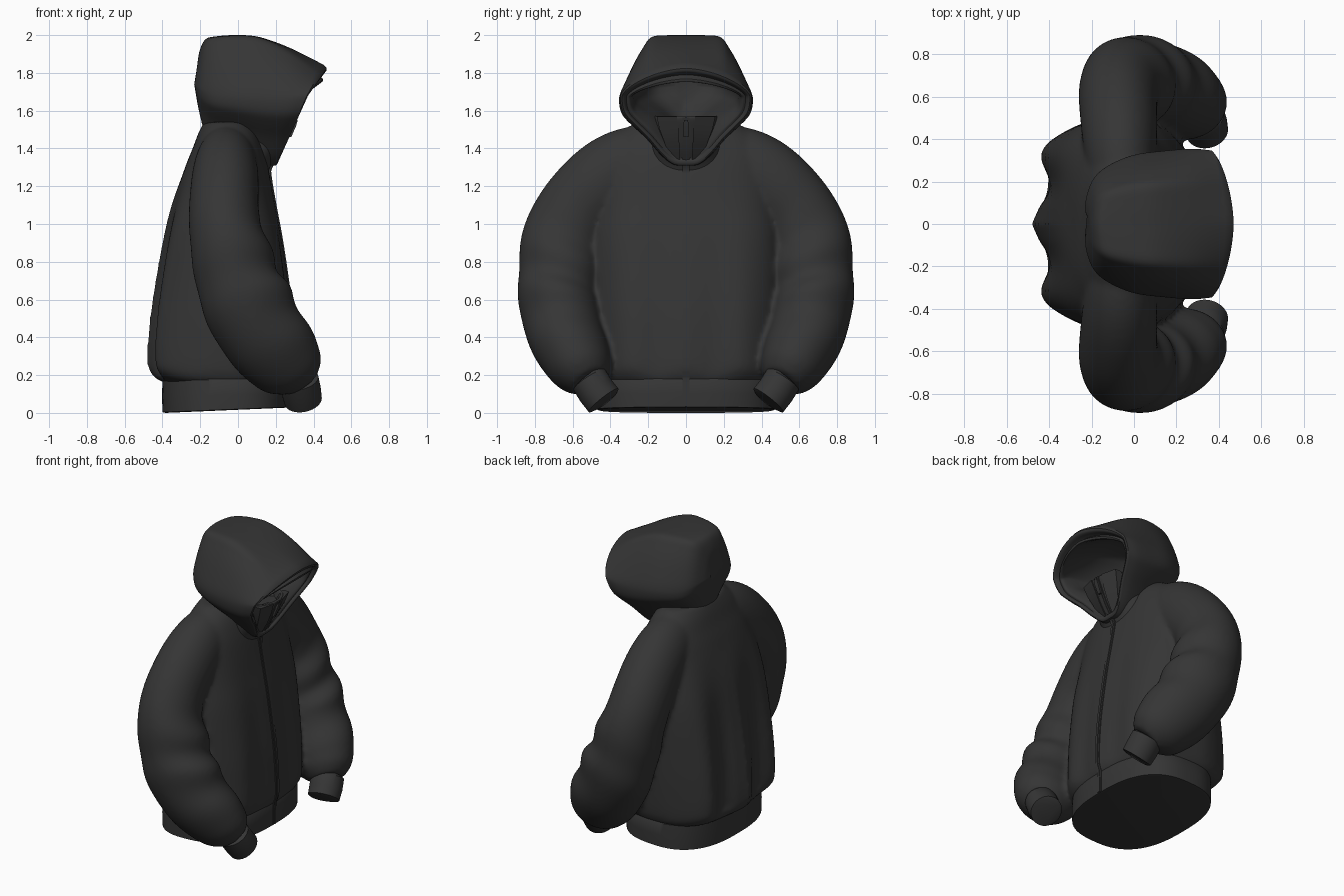
import bpy, bmesh, math
from mathutils import Vector

if "Cube" in bpy.data.objects:
    bpy.data.objects.remove(bpy.data.objects["Cube"])

fabric = bpy.data.materials.new("charcoal fabric")
fabric.diffuse_color = (0.036, 0.036, 0.036, 1)
fabric.use_nodes = True
fabric.node_tree.nodes["Principled BSDF"].inputs["Base Color"].default_value = fabric.diffuse_color
N = 96


def spow(v, e):
    return math.copysign(abs(v) ** e, v)


def smooth_rows(rows, steps):
    """Resample table rows with a Catmull-Rom spline."""
    out = []
    for i in range(len(rows) - 1):
        p0, p1 = rows[max(i - 1, 0)], rows[i]
        p2, p3 = rows[i + 1], rows[min(i + 2, len(rows) - 1)]
        for s in range(steps):
            t = s / steps
            out.append([0.5 * (2 * b + (c - a) * t + (2 * a - 5 * b + 4 * c - d) * t * t
                               + (3 * b - a - 3 * c + d) * t ** 3)
                        for a, b, c, d in zip(p0, p1, p2, p3)])
    out.append(list(rows[-1]))
    return out


def loft(name, *tubes, angle=40):
    """Skin one or more lists of closed rings and cap their ends."""
    bm = bmesh.new()
    for rings in tubes:
        vs = [[bm.verts.new(p) for p in r] for r in rings]
        n = len(vs[0])
        for a, b in zip(vs, vs[1:]):
            for i in range(n):
                j = (i + 1) % n
                bm.faces.new((a[i], a[j], b[j], b[i]))
        bm.faces.new(vs[0][::-1])
        bm.faces.new(vs[-1])
    bmesh.ops.recalc_face_normals(bm, faces=bm.faces)
    me = bpy.data.meshes.new(name)
    bm.to_mesh(me)
    bm.free()
    me.materials.append(fabric)
    me.shade_smooth()
    me.set_sharp_from_angle(angle=math.radians(angle))
    ob = bpy.data.objects.new(name, me)
    bpy.context.collection.objects.link(ob)
    return ob


def flat_ring(z, xb, xf, hw, p, warp=None):
    """Horizontal superellipse from back x to front x."""
    pts = []
    for i in range(N):
        a = 2 * math.pi * i / N
        u, v = spow(math.cos(a), 2 / p), spow(math.sin(a), 2 / p)
        q = Vector(((xb + xf) / 2 + (xf - xb) / 2 * u, hw * v, z))
        pts.append(warp(q, u) if warp else q)
    return pts


# Torso, with gathered pleats on the back and gentle folds on the front
def pleats(q, u):
    fade = max(0, min(1, (q.z - 0.16) / 0.08)) * max(0, min(1, (1.25 - q.z) / 0.9))
    if u < 0:
        q.x -= 0.040 * fade * min(1, -2 * u) * math.cos(2 * math.pi * q.y / 0.35)
    else:
        q.x += 0.010 * fade * min(1, 2 * u) * math.cos(2 * math.pi * q.y / 0.3)
    return q


torso = [(0.16, -.39, .265, .45, 2.6), (0.19, -.43, .28, .47, 2.8), (0.25, -.44, .29, .485, 3),
         (0.40, -.44, .285, .495, 3), (0.60, -.425, .27, .50, 3), (0.90, -.385, .23, .50, 2.9),
         (1.10, -.345, .195, .48, 2.7), (1.30, -.28, .16, .45, 2.5), (1.40, -.24, .135, .41, 2.4),
         (1.48, -.21, .11, .35, 2.2), (1.54, -.18, .08, .26, 2)]
torso_rings = [flat_ring(*r, warp=pleats) for r in smooth_rows(torso, 6)]


# Sleeves and cuffs: elliptical tubes along a bent arm line
def tube_rings(rows, side, fold=0.0):
    pts = [Vector(r[:3]) for r in rows]
    rings = []
    for i, (c, r) in enumerate(zip(pts, rows)):
        t = (pts[min(i + 1, len(pts) - 1)] - pts[max(i - 1, 0)]).normalized()
        u = Vector((1, 0, 0))
        u = (u - t * u.dot(t)).normalized()
        w = t.cross(u)
        ring = []
        for j in range(48):
            a = 2 * math.pi * j / 48
            d = u * (math.cos(a) * r[3]) + w * (math.sin(a) * r[4])
            # diagonal creases, strongest on the front of the elbow
            zone = max(0, 1 - abs(c.z - 0.65) / 0.5) * (0.25 + 0.75 * max(0, math.cos(a)))
            d *= 1 + fold * zone * math.sin(c.z * 25 + 1.6 * math.sin(a))
            q = c + d
            ring.append((q.x, q.y * side, q.z))
        rings.append(ring)
    return rings


arm = [(-.055, .14, 1.37, .12, .15), (-.06, .22, 1.345, .15, .185), (-.065, .345, 1.285, .17, .21),
       (-.07, .47, 1.195, .18, .212), (-.075, .595, 1.05, .185, .21), (-.055, .655, .91, .20, .215),
       (0.0, .675, .70, .225, .213), (.065, .67, .54, .235, .208), (.14, .635, .41, .232, .20),
       (.23, .58, .29, .212, .182), (.29, .535, .215, .178, .15), (.325, .505, .165, .11, .10)]
cuff = [(.32, .52, .185, .09, .09), (.322, .512, .175, .105, .10), (.335, .475, .115, .105, .10),
        (.345, .436, .066, .10, .10), (.346, .433, .062, .085, .085)]

# Body and sleeves are fused so the shoulders flow together
sleeves = [tube_rings(smooth_rows(arm, 7), s, 0.075) for s in (1, -1)]
jacket = loft("jacket_body", torso_rings, *sleeves)
fuse = jacket.modifiers.new("fuse", "REMESH")
fuse.mode = "VOXEL"
fuse.voxel_size = 0.015
fuse.use_smooth_shade = True
soften = jacket.modifiers.new("soften", "SMOOTH")
soften.factor = 0.5
soften.iterations = 7
for side, label in ((1, "left"), (-1, "right")):
    loft(label + "_cuff", tube_rings(cuff, side))


# Hem band, its lower edge rising toward the front
def hem_slant(q, u):
    q.z += 0.014 * (1 + u) * max(0, 1 - q.z / 0.17)
    return q


hem = [(0.0, -.385, .265, .455, 2.6), (0.004, -.40, .278, .47, 2.6), (0.09, -.402, .28, .472, 2.6),
       (0.175, -.40, .278, .468, 2.6), (0.195, -.38, .265, .45, 2.6)]
loft("hem_band", [flat_ring(*r, warp=hem_slant) for r in hem])

# Stand-up collar, hollow at the top
collar = [(1.20, -.20, .13, .28, 2.2), (1.30, -.18, .17, .21, 2.2), (1.40, -.15, .232, .19, 2.2),
          (1.50, -.10, .278, .18, 2.2), (1.56, -.06, .302, .17, 2.2), (1.572, -.045, .292, .16, 2.2),
          (1.56, -.04, .278, .15, 2.2), (1.52, -.05, .25, .15, 2.2)]
loft("collar", [flat_ring(*r) for r in smooth_rows(collar, 4)])

# Hood cross-section: flat crown, slanted sides, tapering under the chin
# columns: width fraction, crown height fraction
section = smooth_rows([(0, 1), (.3, .998), (.54, .97), (.67, .80), (.80, .56), (.91, .30),
                       (.985, .08), (1, -.08), (.955, -.25), (.82, -.40), (.60, -.60),
                       (.36, -.86), (.18, -.985), (0, -1)], 4)
section = section + [(-y, h) for y, h in section[-2:0:-1]]


def hood_ring(xt, zt, xs, zs, hw, xb, zb, w):
    """w = 1 gives the flat crown, w = 0 a gently arched brim."""
    pts = []
    for y, h in section:
        if h > 0:
            arch = max(0, 1 - abs(y) ** 1.7) ** 0.7
            h = w * h + (1 - w) * arch
            pts.append((xs + (xt - xs) * h, y * hw, zs + (zt - zs) * h))
        else:
            pts.append((xs - (xb - xs) * h, y * hw, zs - (zb - zs) * h))
    return pts


# Hood: loops run from the back, out over the brim, then into the lining
shell = [(-.215, 1.84, -.232, 1.74, .06, -.215, 1.64, 0),
         (-.205, 1.91, -.224, 1.73, .13, -.20, 1.57, .3),
         (-.175, 1.975, -.19, 1.71, .215, -.18, 1.50, .7),
         (-.12, 1.993, -.12, 1.69, .275, -.14, 1.44, .95),
         (0.0, 2.0, 0.0, 1.68, .325, -.02, 1.38, 1),
         (.12, 1.988, .15, 1.67, .345, .08, 1.33, 1),
         (.28, 1.93, .28, 1.67, .354, .155, 1.31, .75),
         (.455, 1.842, .365, 1.68, .347, .20, 1.31, .1)]
lining = [(.47, 1.824, .37, 1.678, .338, .208, 1.318, 0),
          (.462, 1.804, .362, 1.676, .325, .21, 1.335, 0),
          (.42, 1.79, .34, 1.675, .315, .20, 1.345, 0),
          (.45, 1.768, .345, 1.673, .302, .20, 1.36, 0),
          (.435, 1.752, .33, 1.673, .288, .19, 1.39, 0),
          (.35, 1.79, .28, 1.69, .28, .15, 1.46, .2),
          (.15, 1.87, .12, 1.70, .26, .08, 1.52, .5),
          (-.08, 1.88, -.10, 1.72, .18, -.06, 1.55, .5),
          (-.14, 1.80, -.15, 1.73, .06, -.14, 1.64, 0)]
loft("hood", [hood_ring(*r) for r in smooth_rows(shell, 5) + smooth_rows(lining, 3)])


# Front zip: raised placket strip and the teeth line along the chest and collar
def zip_strip(name, half, lift):
    front = [(.035, .278), (.17, .28), (.2, .286), (.25, .297), (.4, .294), (.6, .276), (.9, .233),
             (1.1, .196), (1.25, .171), (1.3, .175), (1.4, .234), (1.5, .28), (1.565, .304)]
    loft(name, [[(x - .02, -half, z), (x + lift, -half, z), (x + lift, half, z), (x - .02, half, z)]
                for z, x in smooth_rows(front, 4)])


zip_strip("zip_placket", 0.018, 0.004)
zip_strip("zip_teeth", 0.006, 0.008)

# Zip pull tab hanging from the collar
loft("zip_pull", [[(x, -h, z), (x + .014, -h, z), (x + .014, h, z), (x, h, z)]
                  for z, x, h in ((1.55, .302, .010), (1.52, .294, .016), (1.46, .268, .012))])

# Collar facing flaps beside the zip
for side, label in ((1, "left"), (-1, "right")):
    rings = []
    for z, x, y0, y1 in ((1.33, .185, .03, .07), (1.42, .236, .035, .11), (1.50, .27, .04, .14),
                         (1.568, .292, .05, .155)):
        rings.append([(x - .03, y0 * side, z), (x + .014, y0 * side, z),
                      (x - .012, y1 * side, z), (x - .06, y1 * side, z)])
    loft(label + "_collar_flap", rings)
